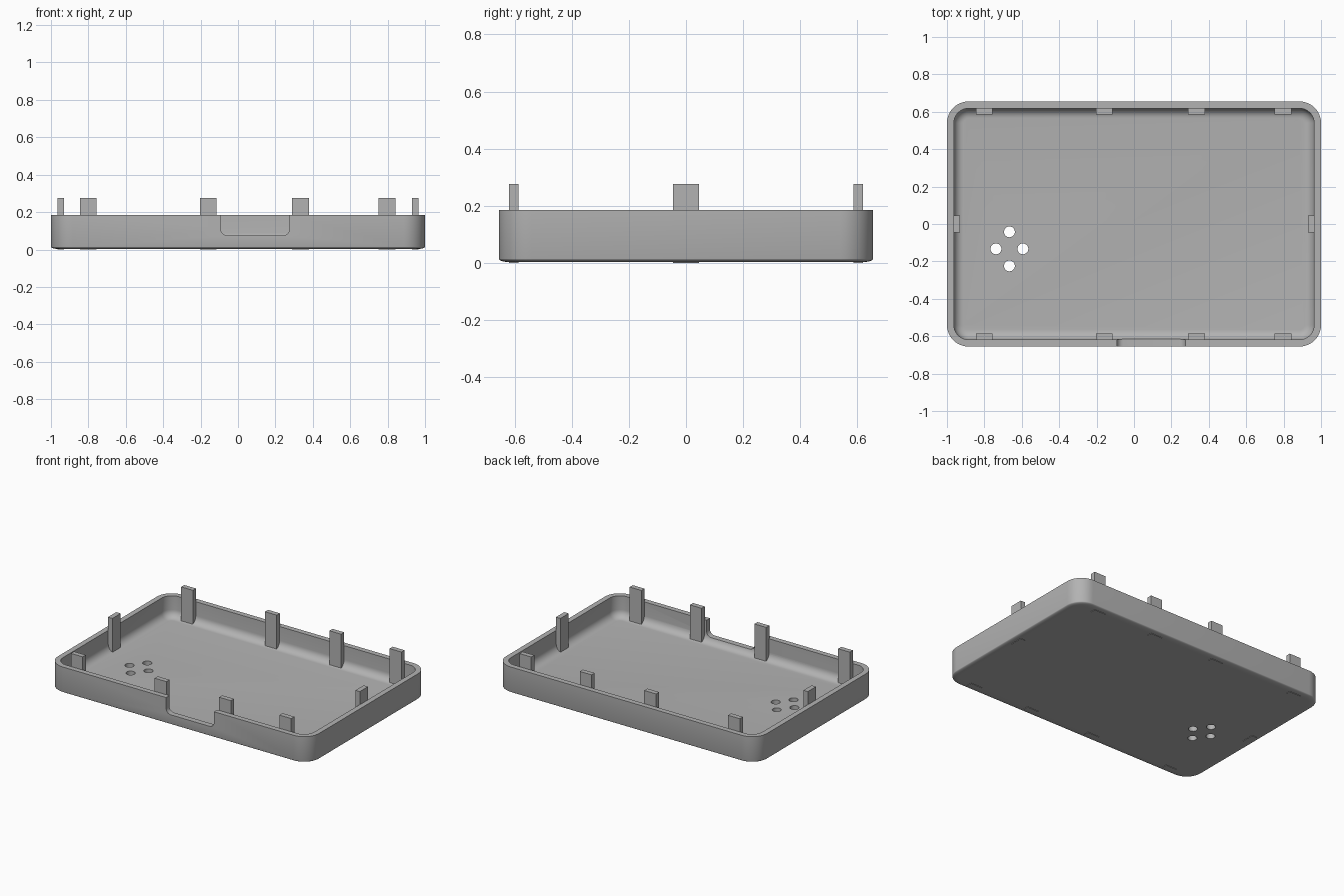
import bpy, bmesh, math
from mathutils import Matrix

if "Cube" in bpy.data.objects:
    bpy.data.objects.remove(bpy.data.objects["Cube"])

grey = bpy.data.materials.new("light_grey")
grey.diffuse_color = (0.45, 0.45, 0.45, 1)
grey.use_nodes = True
grey.node_tree.nodes["Principled BSDF"].inputs["Base Color"].default_value = grey.diffuse_color

HX, HY, RIM, R = 1.0, 0.655, 0.185, 0.115   # half sizes, rim height, corner radius
WALL, FLOOR = 0.037, 0.037


def make(name, bm, hide=False):
    bmesh.ops.recalc_face_normals(bm, faces=bm.faces)
    me = bpy.data.meshes.new(name)
    bm.to_mesh(me)
    bm.free()
    ob = bpy.data.objects.new(name, me)
    bpy.context.collection.objects.link(ob)
    me.materials.append(grey)
    ob.hide_render = hide
    return ob


def rounded_ring(bm, inset, z, n=10):
    r, pts = R - inset, []
    for k, (sx, sy) in enumerate([(1, 1), (-1, 1), (-1, -1), (1, -1)]):
        for i in range(n + 1):
            a = math.pi / 2 * (k + i / n)
            pts.append((sx * (HX - R) + r * math.cos(a), sy * (HY - R) + r * math.sin(a), z))
    return [bm.verts.new(p) for p in pts]


# Tray: one cross-section (inset, height) swept around a rounded rectangle
quarter = [math.pi / 2 * i / 8 for i in range(9)]
base, fil = 0.003, 0.052
profile = [(0.04 * (1 - math.sin(a)), base + 0.012 * (1 - math.cos(a))) for a in quarter]
profile += [(0, RIM), (WALL, RIM)]
profile += [(WALL + fil * (1 - math.cos(a)), FLOOR + fil * (1 - math.sin(a))) for a in quarter]
bm = bmesh.new()
rings = [rounded_ring(bm, d, z) for d, z in profile]
for a, b in zip(rings, rings[1:]):
    for i in range(len(a)):
        j = (i + 1) % len(a)
        bm.faces.new((a[i], a[j], b[j], b[i]))
bm.faces.new(rings[0])
bm.faces.new(rings[-1])
tray = make("tray", bm)

# Cutter for the notch in the front wall, with rounded lower corners
bm = bmesh.new()
x0, x1, zb, nr = -0.092, 0.275, 0.075, 0.035
outline = [(x1, 0.3), (x0, 0.3)]
for cx, start in ((x0 + nr, math.pi), (x1 - nr, 1.5 * math.pi)):
    for a in quarter:
        outline.append((cx + nr * math.cos(start + a), zb + nr + nr * math.sin(start + a)))
face = bm.faces.new([bm.verts.new((x, -0.75, z)) for x, z in outline])
ext = bmesh.ops.extrude_face_region(bm, geom=[face])
bmesh.ops.translate(bm, vec=(0, 0.175, 0),
                    verts=[v for v in ext["geom"] if isinstance(v, bmesh.types.BMVert)])
cutters = [make("notch_cutter", bm, True)]

# Cutter for the four floor holes
bm = bmesh.new()
for dx, dy in ((0, 0.091), (0, -0.091), (0.072, 0), (-0.072, 0)):
    bmesh.ops.create_cone(bm, cap_ends=True, segments=32, radius1=0.029, radius2=0.029, depth=0.3,
                          matrix=Matrix.Translation((-0.666 + dx, -0.133 + dy, 0)))
cutters.append(make("hole_cutter", bm, True))

bpy.context.view_layer.objects.active = tray
for c in cutters:
    mod = tray.modifiers.new(c.name, 'BOOLEAN')
    mod.operation, mod.solver, mod.object = 'DIFFERENCE', 'EXACT', c
    bpy.ops.object.modifier_apply(modifier=mod.name)
for c in cutters:
    bpy.data.objects.remove(c)
bpy.ops.object.select_all(action='DESELECT')
tray.select_set(True)
bpy.ops.object.shade_smooth_by_angle(angle=math.radians(30))


# Upright clips standing against the inside of the walls
def clip(name, x, y, sx, sy, top=0.276):
    bm = bmesh.new()
    bmesh.ops.create_cube(bm, size=1, matrix=Matrix.Translation((x, y, top / 2))
                          @ Matrix.Diagonal((sx, sy, top, 1)))
    make(name, bm)


for side, s in (("front", -1), ("back", 1)):
    for i, x in enumerate((-0.801, -0.159, 0.335, 0.797)):
        clip(f"{side}_clip_{i + 1}", x, s * 0.603, 0.09, 0.034)
for side, s in (("left", -1), ("right", 1)):
    clip(f"{side}_clip", s * 0.948, 0, 0.034, 0.09)
